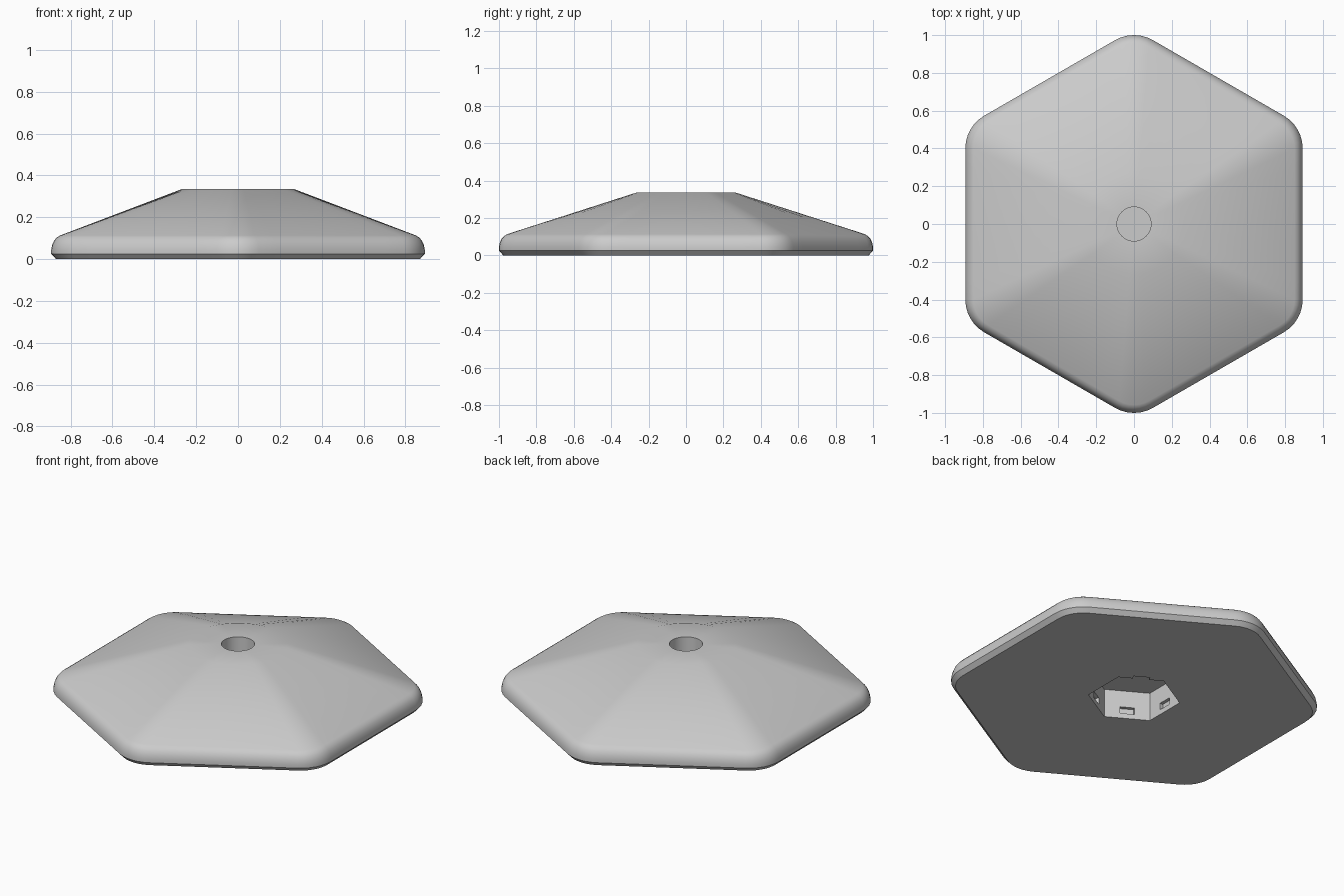
import bpy, bmesh
from math import cos, sin, pi, radians, hypot
from mathutils import Matrix, Vector

cube = bpy.data.objects.get("Cube")
if cube:
    bpy.data.objects.remove(cube, do_unlink=True)

grey = bpy.data.materials.new("light_grey")
grey.use_nodes = True
grey.diffuse_color = (0.6, 0.6, 0.6, 1)
grey.node_tree.nodes["Principled BSDF"].inputs["Base Color"].default_value = (0.6, 0.6, 0.6, 1)

APOTHEM, FILLET = 0.893, 0.2
ARC, STRAIGHT = 6, 8


def hex_outline(apothem):
    """Hexagon with rounded corners, pointing along y."""
    r = FILLET - (APOTHEM - apothem)
    arcs = []
    for k in range(6):
        mid = radians(30 + 60 * k)
        d = (apothem - r) / cos(pi / 6)
        arcs.append([Vector((d * cos(mid) + r * cos(mid + t), d * sin(mid) + r * sin(mid + t)))
                     for t in (radians(-30 + 60 * i / ARC) for i in range(ARC + 1))])
    points = []
    for k, arc in enumerate(arcs):
        start, end = arc[-1], arcs[(k + 1) % 6][0]
        points += arc
        points += [start.lerp(end, i / STRAIGHT) for i in range(1, STRAIGHT)]
    return points


def make_object(name, bm):
    bmesh.ops.recalc_face_normals(bm, faces=bm.faces)
    mesh = bpy.data.meshes.new(name)
    bm.to_mesh(mesh)
    bm.free()
    mesh.materials.append(grey)
    obj = bpy.data.objects.new(name, mesh)
    bpy.context.collection.objects.link(obj)
    return obj


def cut(target, cutter):
    """Subtract the cutter from the target and remove it."""
    cutter.hide_render = True
    mod = target.modifiers.new("cut", 'BOOLEAN')
    mod.operation, mod.solver, mod.object = 'DIFFERENCE', 'EXACT', cutter
    bpy.context.view_layer.objects.active = target
    bpy.ops.object.modifier_apply(modifier=mod.name)
    bpy.data.objects.remove(cutter, do_unlink=True)


def box_cutter(angle, distance, size, z):
    """Box facing outward at the given angle."""
    bm = bmesh.new()
    bmesh.ops.create_cube(bm, size=1, matrix=Matrix.Rotation(radians(angle), 4, 'Z')
                          @ Matrix.Translation((distance, 0, z))
                          @ Matrix.Diagonal((*size, 1)))
    return make_object("box_cutter", bm)


# Weighted base: hexagonal rim lofted up to a round top with a blind socket
bm = bmesh.new()
rim = [(0.87, 0), (0.893, 0.025), (0.893, 0.045), (0.888, 0.068),
       (0.879, 0.088), (0.866, 0.103), (0.85, 0.113)]
socket = [(0.267, 0.335), (0.09, 0.335), (0.09, 0.2)]
rings = [[bm.verts.new((p.x, p.y, z)) for p in hex_outline(a)] for a, z in rim]
directions = [p.normalized() for p in hex_outline(APOTHEM)]
rings += [[bm.verts.new((d.x * r, d.y * r, z)) for d in directions] for r, z in socket]
for low, high in zip(rings, rings[1:]):
    for i in range(len(low)):
        j = (i + 1) % len(low)
        bm.faces.new((low[i], low[j], high[j], high[i]))
bm.faces.new(rings[0])
bm.faces.new(rings[-1])
base = make_object("hexagonal_base", bm)

# Hexagonal recess underneath
bm = bmesh.new()
bmesh.ops.create_cone(bm, cap_ends=True, segments=6, radius1=0.25, radius2=0.25, depth=0.34,
                      matrix=Matrix.Rotation(radians(30), 4, 'Z'))
# Turn the recess so that its corners point along y like the rim
if not any(abs(v.co.x) < 0.01 for v in bm.verts):
    bmesh.ops.rotate(bm, verts=bm.verts, matrix=Matrix.Rotation(radians(30), 3, 'Z'))
cut(base, make_object("recess_cutter", bm))

# Small slots in the recess walls, and a key notch in one edge
wall = 0.25 * cos(pi / 6)
for k in range(6):
    cut(base, box_cutter(60 * k, wall, (0.04, 0.08, 0.04), 0.05))
cut(base, box_cutter(60, wall, (0.05, 0.09, 0.06), 0))

# Smooth shading with crisp chamfer, socket and recess edges
bpy.ops.object.select_all(action='DESELECT')
base.select_set(True)
bpy.context.view_layer.objects.active = base
bpy.ops.object.shade_smooth_by_angle(angle=radians(35))
